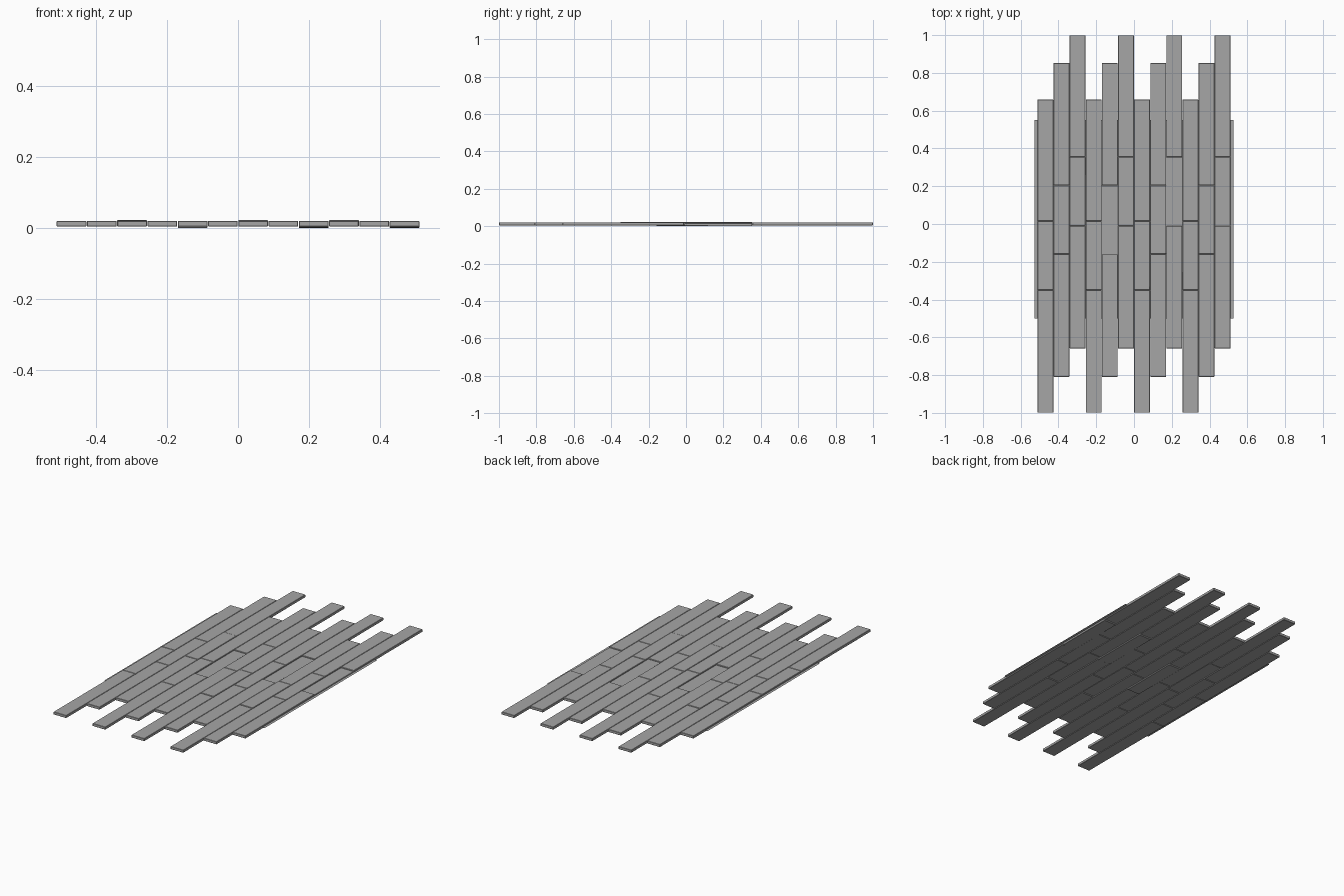
import bpy
import bmesh
import math
from mathutils import Matrix

cube = bpy.data.objects.get("Cube")
if cube:
    bpy.data.objects.remove(cube, do_unlink=True)

COLUMNS = 12
PITCH = 0.0853
WIDTH = 0.0835
THICK = 0.016
MID_Z = 0.013

grey = bpy.data.materials.new("plank grey")
grey.use_nodes = True
grey.diffuse_color = (0.38, 0.38, 0.38, 1)
bsdf = next(n for n in grey.node_tree.nodes if n.type == "BSDF_PRINCIPLED")
bsdf.inputs["Base Color"].default_value = grey.diffuse_color


def add_object(name, bm):
    mesh = bpy.data.meshes.new(name)
    bm.to_mesh(mesh)
    bm.free()
    mesh.materials.append(grey)
    obj = bpy.data.objects.new(name, mesh)
    bpy.context.collection.objects.link(obj)
    return obj


def add_plank(name, x, y0, y1, z, tilt=0.0):
    """One board with finely chamfered edges."""
    bm = bmesh.new()
    size = Matrix.Diagonal((WIDTH, y1 - y0 - 0.002, THICK, 1))
    bmesh.ops.create_cube(bm, size=1, matrix=size)
    bmesh.ops.bevel(bm, geom=bm.edges[:], offset=0.0015, segments=1,
                    affect="EDGES")
    obj = add_object(name, bm)
    obj.location = (x, (y0 + y1) / 2, z)
    obj.rotation_euler.x = tilt
    return obj


# Joint positions of the three staggered rows, repeated across the floor
rows = [
    (-1.0, -0.35, 0.015, 0.66),
    (-0.81, -0.16, 0.205, 0.853),
    (-0.66, -0.01, 0.355, 1.0),
]
raised = {2: 1, 6: -1, 9: -1}
sunken = {4: 1, 8: -1, 11: -1}

for col in range(COLUMNS):
    x = (col - (COLUMNS - 1) / 2) * PITCH
    joints = rows[col % 3]
    for part, label in enumerate(("front", "middle", "back")):
        z, tilt = MID_Z, 0.0
        # A few middle boards sit slightly proud or sunken
        if label == "middle" and col in raised:
            z += 0.0015
            tilt = raised[col] * math.radians(0.2)
        elif label == "middle" and col in sunken:
            z -= 0.004
            tilt = sunken[col] * math.radians(0.15)
        add_plank(f"{label}_plank_{col + 1}", x, joints[part],
                  joints[part + 1], z, tilt)

# Thin backing sheet between the boards, jutting out at both sides
bm = bmesh.new()
bmesh.ops.create_grid(bm, x_segments=1, y_segments=1, size=0.5265)
sheet = add_object("backing_sheet", bm)
sheet.location = (0, 0.025, 0.012)
